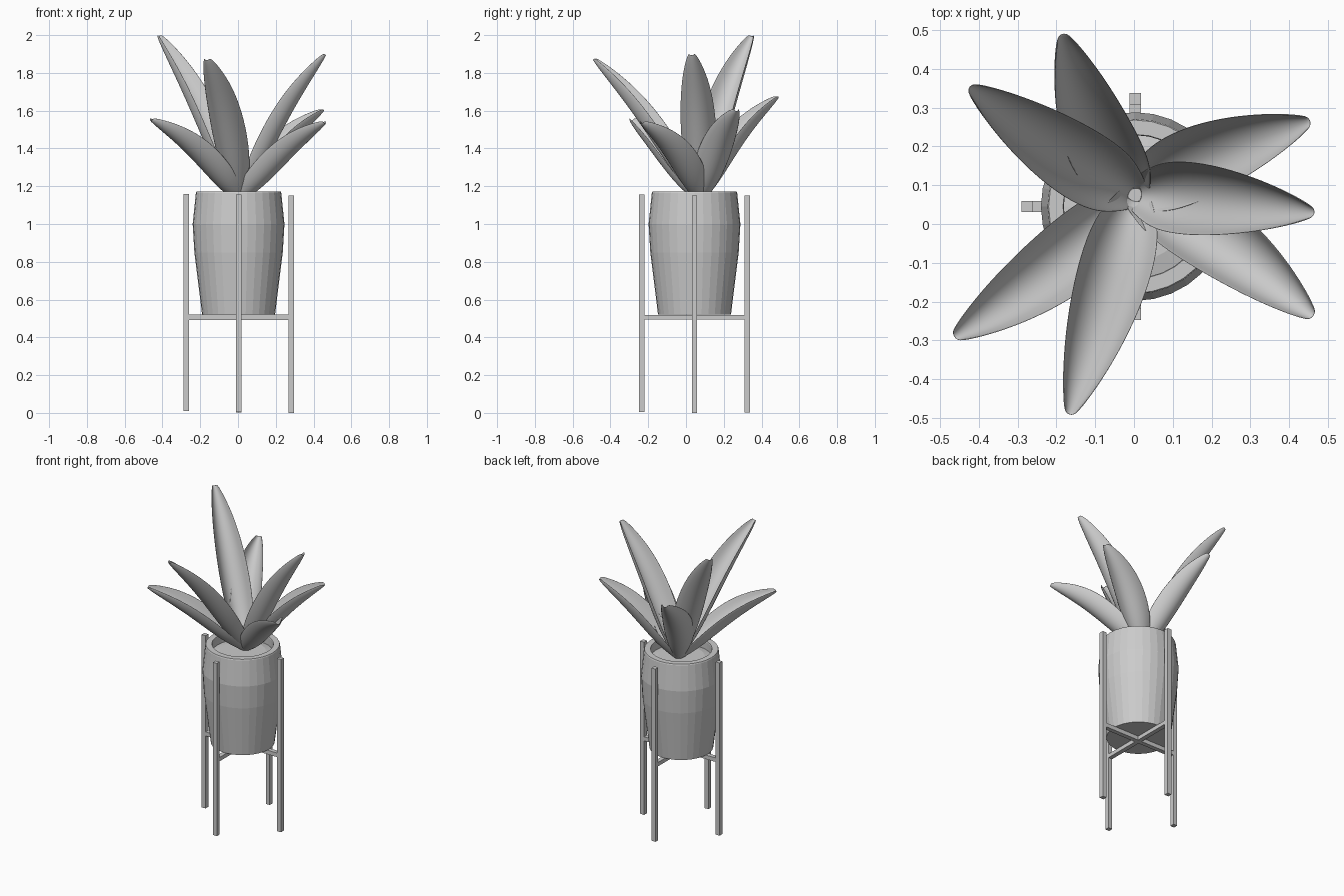
import bpy, bmesh, math
from mathutils import Vector

if "Cube" in bpy.data.objects:
    bpy.data.objects.remove(bpy.data.objects["Cube"])

CX, CY = 0.003, 0.045  # pot axis


def new_object(name, bm):
    mesh = bpy.data.meshes.new(name)
    bmesh.ops.recalc_face_normals(bm, faces=bm.faces)
    bm.to_mesh(mesh)
    bm.free()
    ob = bpy.data.objects.new(name, mesh)
    bpy.context.collection.objects.link(ob)
    return ob


def box(name, lo, hi):
    bm = bmesh.new()
    bmesh.ops.create_cube(bm, size=1)
    for v in bm.verts:
        v.co = Vector([(l + h) / 2 + c * (h - l) for l, h, c in zip(lo, hi, v.co)])
    return new_object(name, bm)


def lathe(name, profile, sides=32):
    bm = bmesh.new()
    rings = []
    for r, z in profile:
        rings.append([bm.verts.new((CX + r * math.cos(2 * math.pi * i / sides),
                                    CY + r * math.sin(2 * math.pi * i / sides), z))
                      for i in range(sides)])
    for a, b in zip(rings, rings[1:]):
        for i in range(sides):
            j = (i + 1) % sides
            bm.faces.new((a[i], a[j], b[j], b[i]))
    bm.faces.new(rings[0])
    bm.faces.new(rings[-1])
    return new_object(name, bm)


# (position along leaf, half width)
WIDTHS = [(0, .035), (.1, .062), (.22, .086), (.38, .096), (.55, .093),
          (.7, .081), (.83, .062), (.94, .037), (1, .016)]


def leaf(name, tip, side_bow=0.0):
    tip = Vector(tip)
    base = Vector((CX, 0.075, 1.13))
    out = (tip - base).to_2d().normalized()
    chord = tip - base
    side = Vector((-out.y, out.x, 0))
    up = chord.cross(side).normalized()
    if up.z < 0:
        up = -up
    bm = bmesh.new()
    rows = []
    for t, w in WIDTHS:
        arch = 0.036 * math.sin(math.pi * t ** 1.3)
        centre = base + chord * t + up * arch + side * (side_bow * 4 * t * (1 - t))
        row = []
        for k in range(-3, 4):
            a = k / 3 * math.radians(75)
            across = w * math.sin(a) / math.sin(math.radians(75))
            lift = w * 1.0 * ((1 - math.cos(a)) / 0.741 - 0.5)
            row.append(bm.verts.new(centre + side * across + up * lift))
        rows.append(row)
    for a, b in zip(rows, rows[1:]):
        for i in range(6):
            bm.faces.new((a[i], a[i + 1], b[i + 1], b[i]))
    for f in bm.faces:
        f.smooth = True
    ob = new_object(name, bm)
    sol = ob.modifiers.new("thickness", 'SOLIDIFY')
    sol.thickness = 0.004
    sol.offset = 0
    sub = ob.modifiers.new("smooth", 'SUBSURF')
    sub.levels = sub.render_levels = 2
    return ob


# Pot with hollow rim, and soil
lathe("pot", [(.193, .52), (.234, .85), (.243, 1.0), (.226, 1.165), (.223, 1.172),
              (.186, 1.172), (.184, 1.165), (.184, 1.09)])
lathe("soil", [(.186, 1.08), (.186, 1.115), (.14, 1.125)])

# Stand: four square legs and crossed bars
R, H = 0.278, 0.0145
for name, dx, dy, z in (("left", -R, 0, .01), ("right", R, 0, 0),
                        ("front", 0, -R, .006), ("back", 0, R, .001)):
    x, y = CX + dx, CY + dy
    box(name + "_leg", (x - H, y - H, z), (x + H, y + H, 1.15 + z))
box("crossbar_x", (CX - R, CY - H, .493), (CX + R, CY + H, .52))
box("crossbar_y", (CX - H, CY - R, .4935), (CX + H, CY + R, .5195))

# Leaves: tip position and sideways bow
for i, (tip, bow) in enumerate([((-.42, .35, 2.0), .01),
                                ((-.185, .485, 1.675), .025),
                                ((.45, .265, 1.605), .015),
                                ((.46, .03, 1.9), .005),
                                ((.46, -.235, 1.54), .025),
                                ((-.165, -.487, 1.875), .005),
                                ((-.46, -.29, 1.555), .018)]):
    leaf("leaf_%d" % (i + 1), tip, bow)
